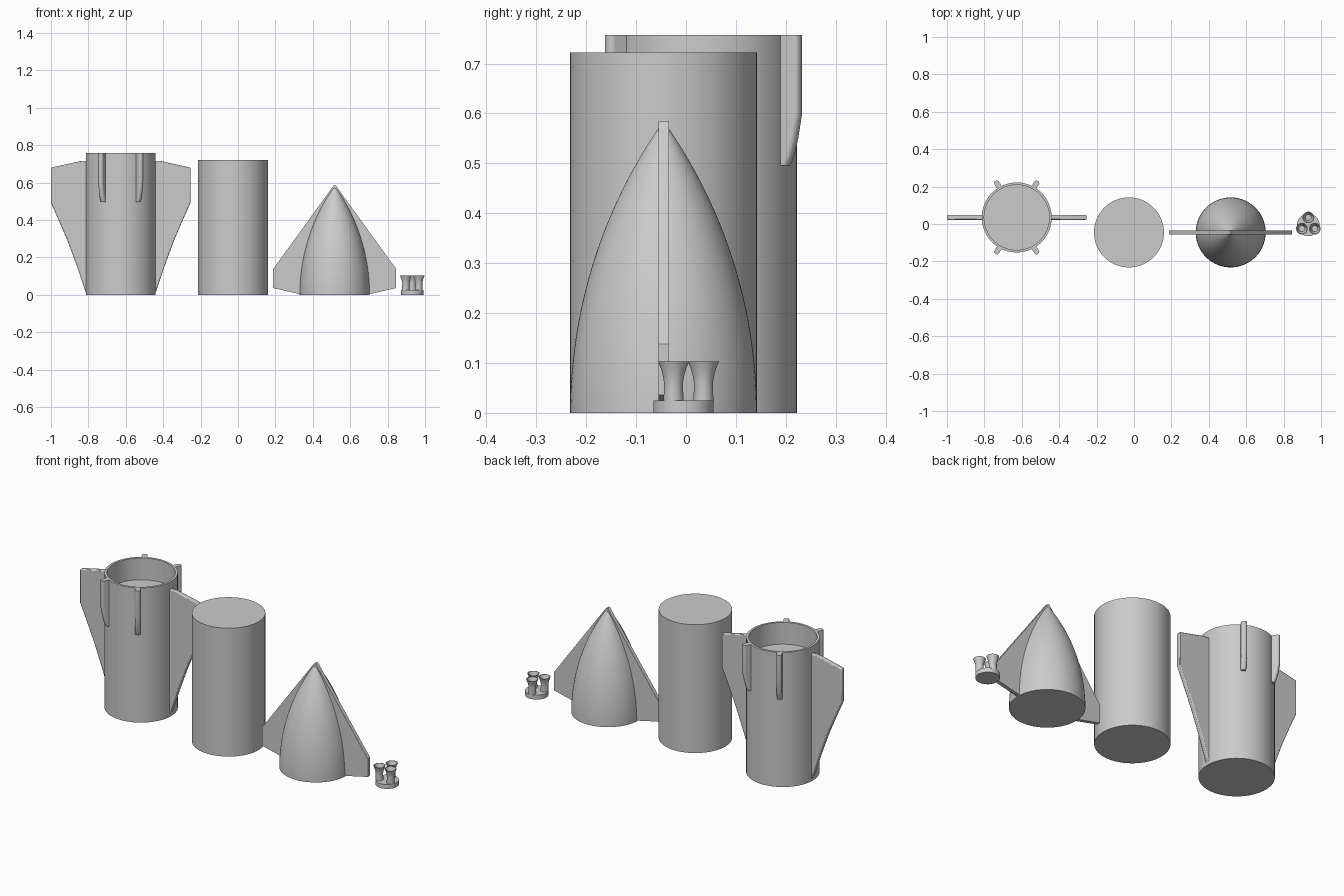
import bpy, bmesh, math
from mathutils import Vector

cube = bpy.data.objects.get("Cube")
if cube:
    bpy.data.objects.remove(cube, do_unlink=True)

GREY = (0.6, 0.6, 0.6, 1)
grey = bpy.data.materials.new("plain grey")
grey.use_nodes = True
grey.diffuse_color = GREY
grey.node_tree.nodes["Principled BSDF"].inputs["Base Color"].default_value = GREY


def finish(bm, name, location, turn=0):
    """Turn a bmesh into a shaded, coloured object."""
    bmesh.ops.recalc_face_normals(bm, faces=bm.faces)
    mesh = bpy.data.meshes.new(name)
    bm.to_mesh(mesh)
    bm.free()
    mesh.materials.append(grey)
    obj = bpy.data.objects.new(name, mesh)
    obj.location = location
    obj.rotation_euler.z = turn
    bpy.context.collection.objects.link(obj)
    bpy.ops.object.select_all(action='DESELECT')
    obj.select_set(True)
    bpy.context.view_layer.objects.active = obj
    bpy.ops.object.shade_smooth_by_angle(angle=math.radians(30))
    return obj


def lathe(name, profile, location, sides=96):
    """Spin a (radius, height) profile around the vertical axis."""
    bm = bmesh.new()
    verts = [bm.verts.new((r, 0, z)) for r, z in profile]
    edges = [bm.edges.new(pair) for pair in zip(verts, verts[1:])]
    bmesh.ops.spin(bm, geom=verts + edges, cent=(0, 0, 0), axis=(0, 0, 1),
                   angle=math.tau, steps=sides, use_merge=True)
    bmesh.ops.remove_doubles(bm, verts=bm.verts, dist=1e-5)
    return finish(bm, name, location)


def plate(name, outline, thickness, location, turn=0, bevel=0, segments=1):
    """Extrude an (outward, height) outline into an upright plate."""
    bm = bmesh.new()
    face = bm.faces.new([bm.verts.new((r, -thickness / 2, z)) for r, z in outline])
    geom = bmesh.ops.extrude_face_region(bm, geom=[face])["geom"]
    bmesh.ops.translate(bm, vec=Vector((0, thickness, 0)),
                        verts=[v for v in geom if isinstance(v, bmesh.types.BMVert)])
    obj = finish(bm, name, location, turn)
    if bevel:
        mod = obj.modifiers.new("rounded edges", 'BEVEL')
        mod.width = bevel
        mod.segments = segments
        mod.limit_method = 'ANGLE'
    return obj


R = 0.187

# Tail section: open-topped tube with a recessed floor
tail = (-0.627, 0.035, 0)
lathe("tail_body", [(0, 0), (R, 0), (R, 0.757), (0.174, 0.757),
                    (0.174, 0.635), (0, 0.635)], tail)

# Two large swept fins
big_fin = [(0.178, 0.005), (0.19, 0.02), (0.235, 0.155), (0.285, 0.29), (0.33, 0.395),
           (0.373, 0.492), (0.373, 0.68), (0.22, 0.714), (0.178, 0.716)]
for side, turn in (("left", 0), ("right", math.pi)):
    plate(f"tail_fin_{side}", big_fin, 0.025, tail, turn, bevel=0.005, segments=2)

# Four small rounded fins around the open end
small_fin = [(0.178, 0.496), (0.198, 0.496), (0.207, 0.515), (0.216, 0.55),
             (0.225, 0.6), (0.225, 0.757), (0.178, 0.757)]
for i, degrees in enumerate((60, 120, 240, 300)):
    fin = plate(f"small_fin_{i + 1}", small_fin, 0.028, tail, math.radians(degrees))
    # round only the long outer edges
    bm = bmesh.new()
    bm.from_mesh(fin.data)
    outer = [e for e in bm.edges
             if all(v.co.x > 0.19 for v in e.verts)
             and abs(e.verts[0].co.z - e.verts[1].co.z) > 0.01]
    bmesh.ops.bevel(bm, geom=outer, offset=0.011, segments=4, profile=0.5,
                    affect='EDGES', clamp_overlap=True)
    bm.to_mesh(fin.data)
    bm.free()

# Plain middle section
lathe("middle_body", [(0, 0), (R, 0), (R, 0.722), (0, 0.722)], (-0.027, -0.045, 0))

# Pointed nose with a curved outline
nose = (0.517, -0.045, 0)
L = 0.585
rho = (R * R + L * L) / (2 * R)
arc = [(max(0, math.sqrt(rho ** 2 - (L * i / 32) ** 2) + R - rho), L * i / 32)
       for i in range(32)]
lathe("nose_cone", [(0, 0)] + arc + [(0, L)], nose)

# Thin fin running through the nose on both sides
half = [(0.175, 0.001), (0.329, 0.036), (0.329, 0.138), (0.005, L)]
plate("nose_fin", half + [(-r, z) for r, z in reversed(half)], 0.021, nose)

# Engine cluster: round base and three hollow bells
engine = Vector((0.932, -0.005, 0))
lathe("engine_base", [(0, 0), (0.06, 0), (0.06, 0.025), (0, 0.025)], engine, 48)
bell = [(0, 0.02), (0.02, 0.02), (0.019, 0.06), (0.021, 0.073), (0.025, 0.088),
        (0.031, 0.103), (0.027, 0.103), (0.021, 0.088), (0.016, 0.07), (0, 0.07)]
for i in range(3):
    a = math.radians(90 + 120 * i)
    offset = Vector((math.cos(a), math.sin(a), 0)) * 0.04
    lathe(f"engine_bell_{i + 1}", bell, engine + offset, 32)
